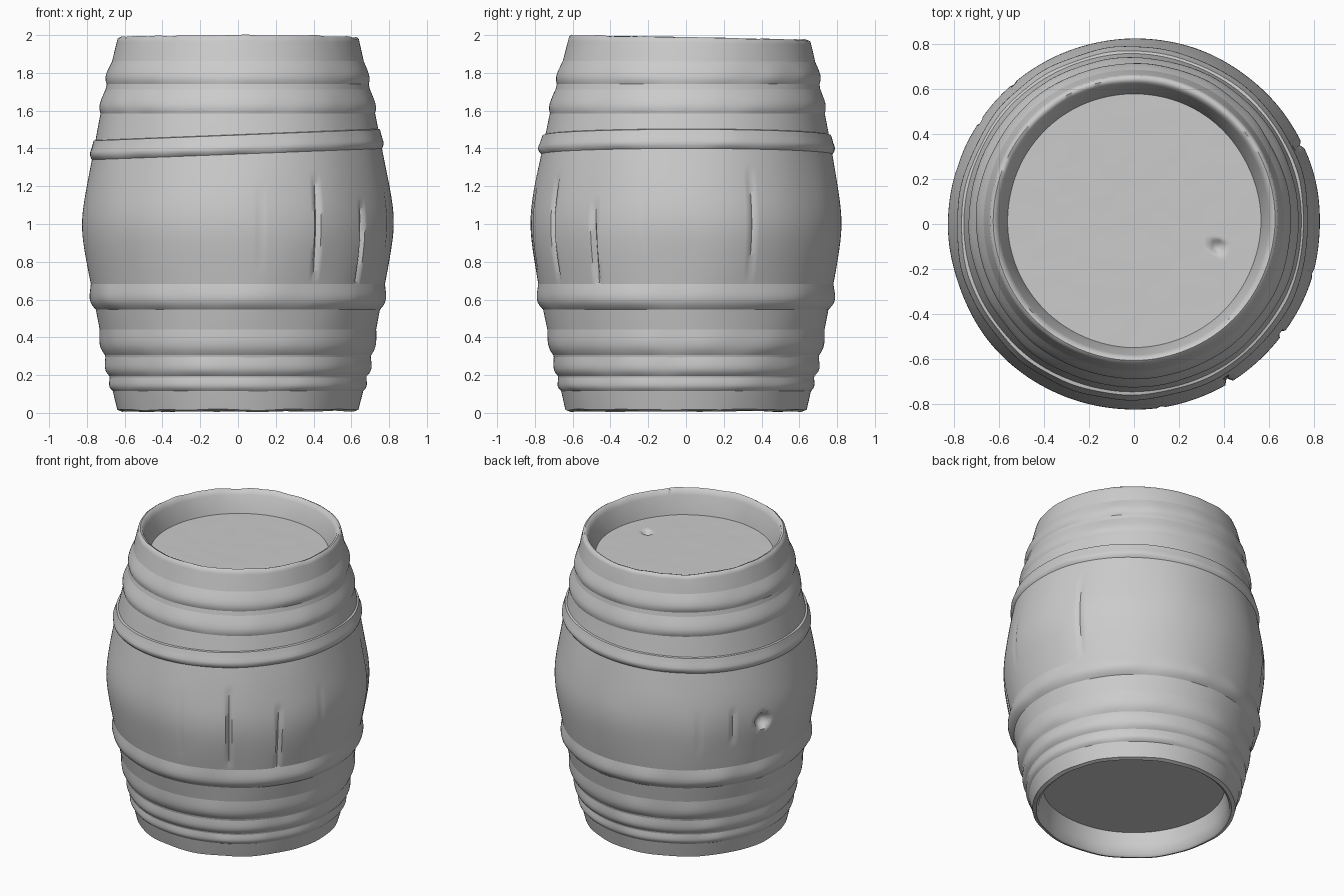
import bpy, bmesh, math
from mathutils import Vector, noise

if "Cube" in bpy.data.objects:
    bpy.data.objects.remove(bpy.data.objects["Cube"])

SEG = 256


def belly(z):
    """Outer radius of the staves at a height."""
    d = math.sqrt((z - 1) ** 2 + 0.01) - 0.1
    return 0.823 - 0.2085 * d ** 1.1


def settle(p):
    """Hand-made unevenness shared by every part."""
    x, y, z = p
    n = noise.noise(Vector((x * 3, y * 3, z * 2.5)))
    k = 1 + 0.008 * n
    top, low = max(z - 1, 0), max(1 - z, 0)
    # only the rims are uneven in height; the heads stay flat
    z += (-0.02 * y - 0.013 + 0.008 * noise.noise(Vector((x * 9, y * 9, 3)))) * top ** 12
    z += (0.008 + 0.008 * noise.noise(Vector((x * 5, y * 5, 8)))) * low ** 12
    return Vector((x * k, y * k + 0.02 * top ** 2, z))


def lathe(name, profile, dent=None):
    """Spin (radius, height) points round z; dent may move each point."""
    bm = bmesh.new()
    rings = []
    for r, z in profile:
        if name.endswith("head") and r < 1e-5:
            rings.append([bm.verts.new(settle((0, 0, z)))] * SEG)
            continue
        ring = []
        for i in range(SEG):
            a = 2 * math.pi * i / SEG
            rr, zz = dent(r, z, a) if dent else (r, z)
            ring.append(bm.verts.new(settle((rr * math.cos(a), rr * math.sin(a), zz))))
        rings.append(ring)
    for low, high in zip(rings, rings[1:]):
        for i in range(SEG):
            j = (i + 1) % SEG
            bm.faces.new(list(dict.fromkeys((low[i], low[j], high[j], high[i]))))
    bmesh.ops.recalc_face_normals(bm, faces=bm.faces)
    mesh = bpy.data.meshes.new(name)
    bm.to_mesh(mesh)
    bm.free()
    ob = bpy.data.objects.new(name, mesh)
    bpy.context.collection.objects.link(ob)
    bpy.ops.object.select_all(action='DESELECT')
    ob.select_set(True)
    bpy.context.view_layer.objects.active = ob
    bpy.ops.object.shade_smooth_by_angle(angle=math.radians(50))
    return ob


# Cracks between staves: angle in degrees, low end, high end, depth
CRACKS = [(-58.5, 0.70, 1.25, 0.025), (-36, 0.65, 1.12, 0.025), (-81, 0.75, 1.2, 0.006),
          (-16, 0.85, 1.2, 0.005), (25, 0.7, 1.3, 0.012),
          (131, 0.8, 1.1, 0.006), (146, 0.85, 1.1, 0.015)]


def stave_dent(r, z, a):
    if r < belly(z) - 0.012:
        return r, z
    column = round(a / (2 * math.pi) * SEG)
    for deg, z0, z1, depth in CRACKS:
        if column == round(deg / 360 * SEG) % SEG and z0 < z < z1:
            t = (z - z0) / (z1 - z0)
            r -= depth * math.sin(math.pi * t) ** 0.5
    # bung hole towards the back of the left side
    d = math.hypot((a - math.radians(161)) * r, z - 0.97)
    if d < 0.06:
        r -= 0.05 * min(1, (0.06 - d) / 0.03)
    return r, z


# Staves with both rims and the inward sloping lips
outer = [(belly(z), z) for z in (0.01 + 1.98 * i / 90 for i in range(91))]
lathe("staves", [(0.573, 0.165), (0.585, 0.08), (0.60, 0.012), (0.615, 0.0)] + outer
      + [(0.625, 2.0), (0.61, 1.993), (0.598, 1.96), (0.575, 1.89), (0.562, 1.835)], stave_dent)


# Recessed heads; the top one has a small plug dimple
def plug_dimple(r, z, a):
    d = math.hypot(r * math.cos(a) - 0.37, r * math.sin(a) + 0.115)
    return r, z - 0.03 * max(0, 1 - d / 0.035) ** 0.5


rings = [i / 28 for i in range(29)]
lathe("top_head", [(0.565 * r, 1.835) for r in reversed(rings)], plug_dimple)
lathe("bottom_head", [(0.576 * r, 0.165) for r in rings])


# Soft hoops: steeper lower edge, fading gently into the staves above
def hoop(name, z0, z1, bulge, tilt=0.0, crisp_top=False):
    upper = [(0.8, 0.7), (0.96, 0.6), (1.0, -0.3)] if crisp_top else [(0.75, 0.45), (0.9, 0.12), (1.0, -0.12)]
    section = [(0, -0.25), (0.08, 0.2), (0.18, 0.65), (0.3, 0.95), (0.42, 1), (0.58, 0.82)] + upper
    profile = [(k * bulge, z0 + (z1 - z0) * t) for t, k in section]

    def follow(off, z, a):
        zt = z + tilt * math.cos(a)
        wear = 1 + 0.4 * noise.noise(Vector((4 * math.cos(a), 4 * math.sin(a), z0 * 7)))
        return belly(zt) + off * wear, zt

    lathe(name, profile, follow)


hoop("foot_hoop", 0.11, 0.19, 0.012)
hoop("low_hoop", 0.19, 0.30, 0.014)
hoop("lower_quarter_hoop", 0.30, 0.45, 0.014)
hoop("lower_belly_hoop", 0.54, 0.69, 0.022)
hoop("upper_belly_hoop", 1.365, 1.475, 0.02, tilt=0.03, crisp_top=True)
hoop("upper_quarter_hoop", 1.58, 1.72, 0.013)
hoop("head_hoop", 1.735, 1.87, 0.014)
